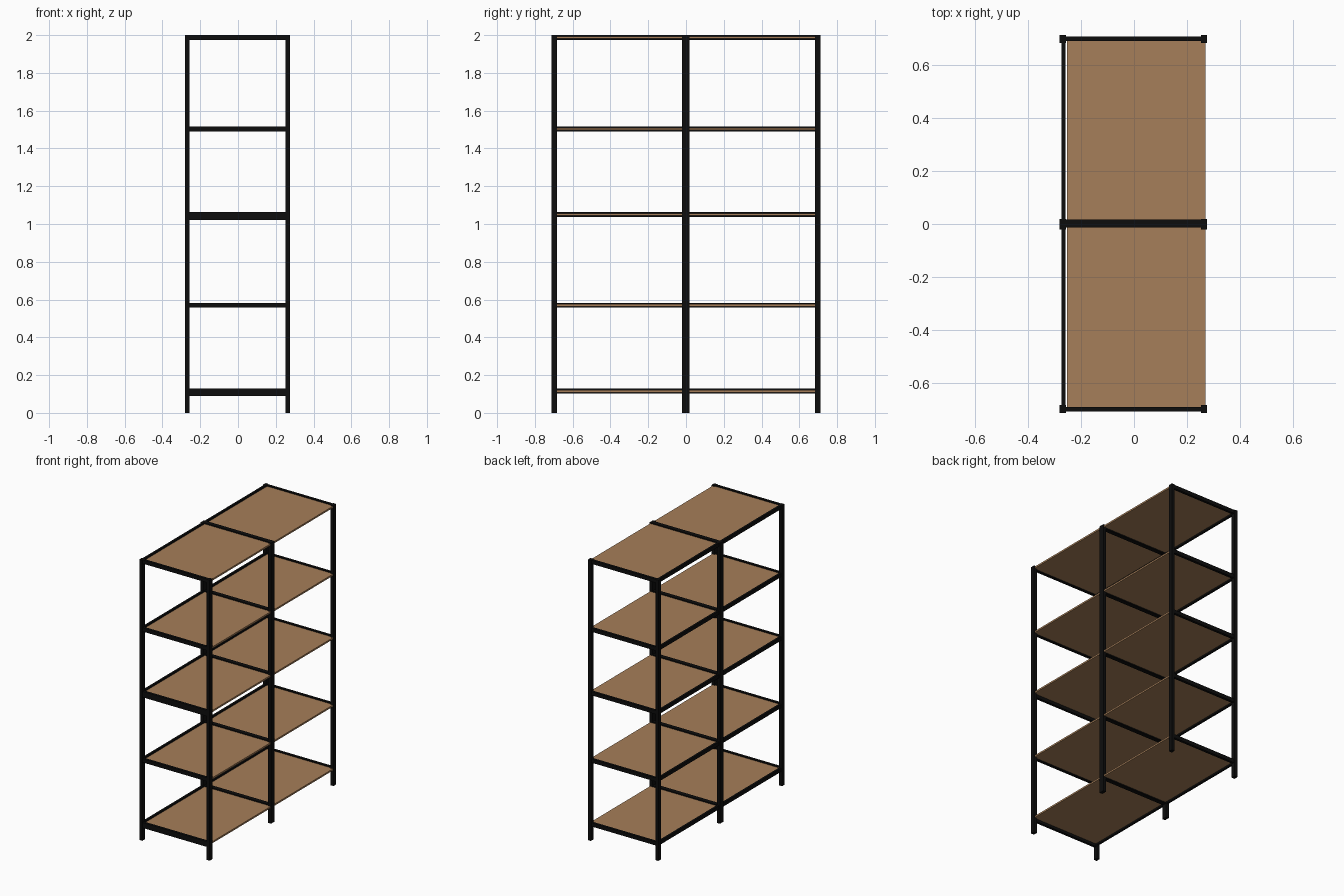
import bpy

old = bpy.data.objects.get("Cube")
if old:
    bpy.data.objects.remove(old)


def material(name, rgb):
    mat = bpy.data.materials.new(name)
    mat.use_nodes = True
    mat.diffuse_color = (*rgb, 1)
    mat.node_tree.nodes["Principled BSDF"].inputs["Base Color"].default_value = (*rgb, 1)
    return mat


BLACK = material("black metal", (0.004, 0.004, 0.004))
WOOD = material("brown wood", (0.38, 0.21, 0.1))


def box(name, x, y, z, mat):
    """Box filling the given (low, high) span on each axis."""
    spans = (x, y, z)
    bpy.ops.mesh.primitive_cube_add(size=1, location=[(a + b) / 2 for a, b in spans])
    obj = bpy.context.object
    obj.name = name
    obj.scale = [b - a for a, b in spans]
    bpy.ops.object.transform_apply(location=False, rotation=False, scale=True)
    obj.data.materials.append(mat)


LEVELS = [0.115, 0.57, 1.05, 1.503, 1.987]  # shelf heights
DEEP = {0.115: 0.09, 1.05: 1.021}           # lower edge of the deeper front rails
HALF = 0.013                                # half height of a rail
FRAMES = {"front": (-0.712, -0.682), "middle": (-0.02, 0.018), "rear": (0.682, 0.712)}
RAILS = {"front": (-0.707, -0.689), "middle": (-0.014, 0.017), "rear": (0.689, 0.707)}

# Upright ladder frames: two posts with cross rails
for place, span in FRAMES.items():
    box(place + "_right_post", (-0.28, -0.257), span, (0, 2), BLACK)
    box(place + "_left_post", (0.252, 0.275), span, (0, 2), BLACK)
    for z in LEVELS:
        low = DEEP.get(z, z - HALF) if place == "front" else z - HALF
        box(place + "_cross_rail", (-0.27, 0.265), RAILS[place], (low, z + HALF), BLACK)

# Long rails on one side, and a pair of shelf boards per level
for z in LEVELS:
    for bay, span in (("front", (-0.695, -0.005)), ("rear", (0.005, 0.695))):
        box(bay + "_long_rail", (-0.273, -0.258), span, (z - HALF, z + HALF), BLACK)
        box(bay + "_shelf", (-0.253, 0.27), span, (z - 0.006, z + 0.006), WOOD)
